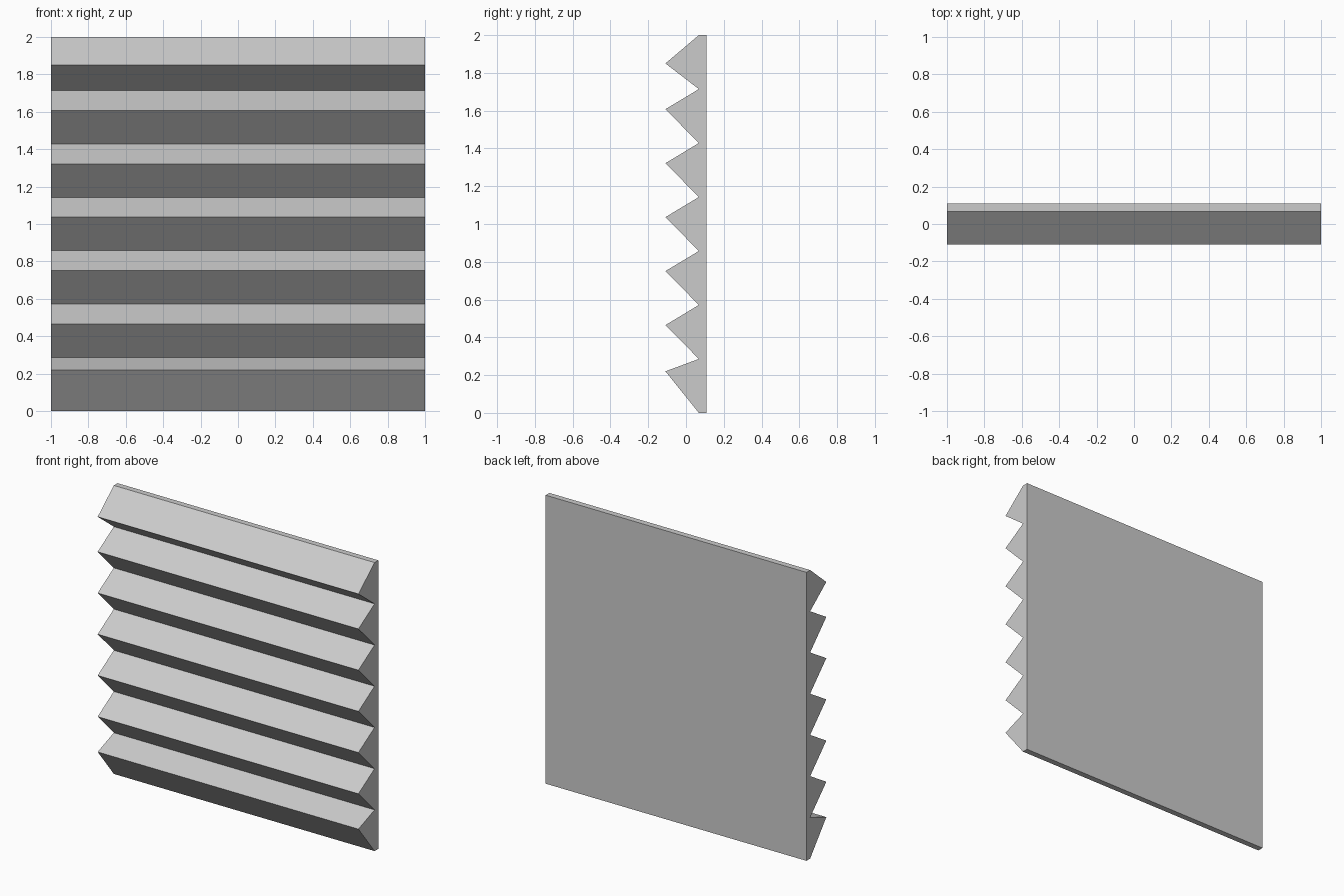
import bpy
import bmesh

if "Cube" in bpy.data.objects:
    bpy.data.objects.remove(bpy.data.objects["Cube"])

WIDTH, HEIGHT, SLATS = 2.0, 2.0, 7
BACK, VALLEY, TIP = 0.109, 0.068, -0.109
PITCH = HEIGHT / SLATS

# Sawtooth side profile (y, z): the end teeth differ slightly from the regular ones
tip_z = [k * PITCH + 0.179 for k in range(SLATS)]
tip_z[0], tip_z[-1] = 0.22, 1.85
profile = [(BACK, 0.0), (VALLEY, 0.0)]
for k, z in enumerate(tip_z):
    profile += [(TIP, z), (VALLEY, (k + 1) * PITCH)]
profile.append((BACK, HEIGHT))

# Louvred panel: profile extruded across the width
bm = bmesh.new()
side = bm.faces.new([bm.verts.new((-WIDTH / 2, y, z)) for y, z in profile])
extruded = bmesh.ops.extrude_face_region(bm, geom=[side], use_keep_orig=True)
moved = [g for g in extruded["geom"] if isinstance(g, bmesh.types.BMVert)]
bmesh.ops.translate(bm, verts=moved, vec=(WIDTH, 0, 0))
bmesh.ops.recalc_face_normals(bm, faces=bm.faces)

mesh = bpy.data.meshes.new("louvred_panel")
bm.to_mesh(mesh)
bm.free()
panel = bpy.data.objects.new("louvred_panel", mesh)
bpy.context.collection.objects.link(panel)
